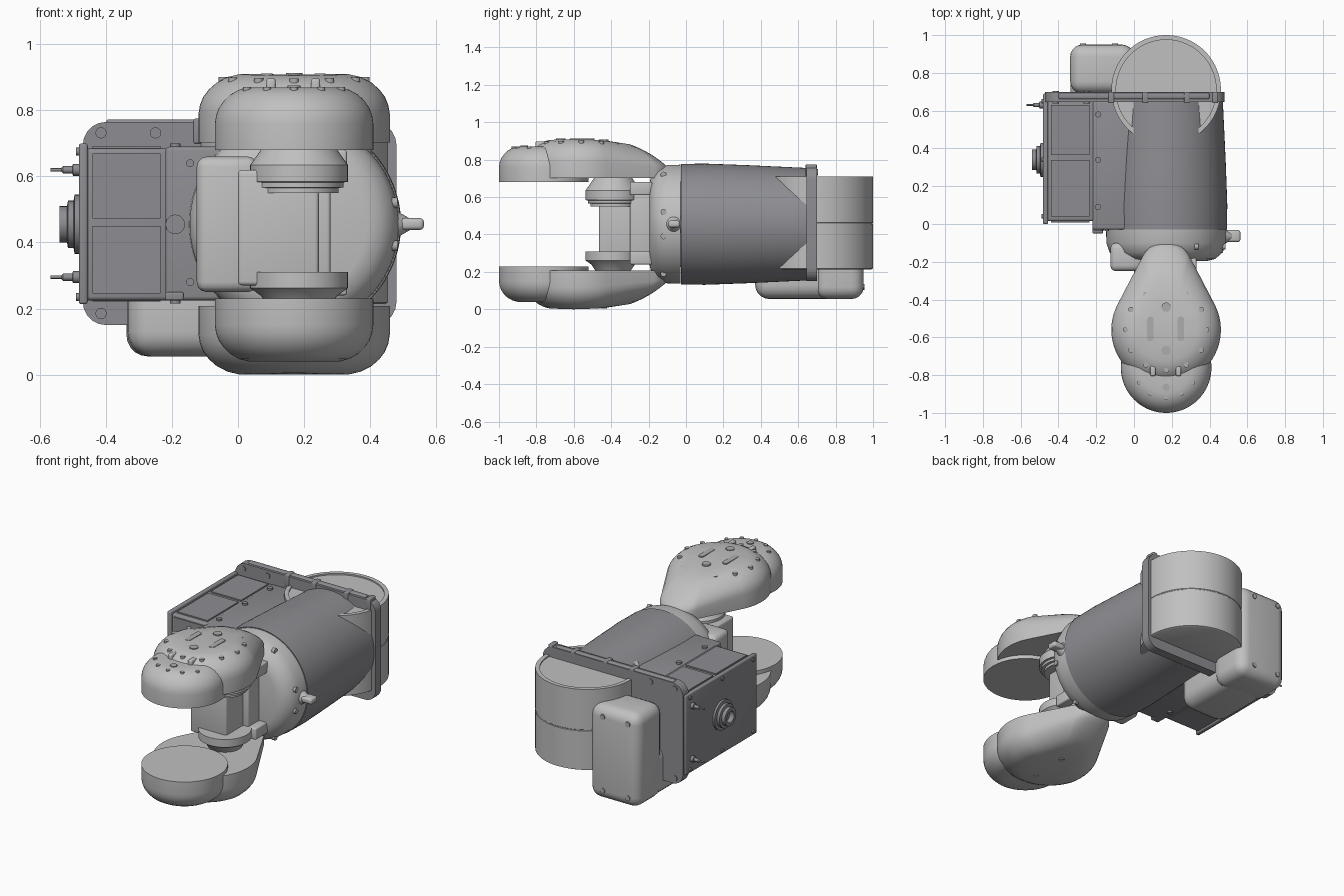
import bpy, bmesh, math
from mathutils import Vector, Matrix

cube = bpy.data.objects.get("Cube")
if cube:
    bpy.data.objects.remove(cube, do_unlink=True)

MID = 0.455          # height of the arm axis
AX = 0.17            # x of the arm axis
made = []


def material(name, rgb):
    m = bpy.data.materials.new(name)
    m.use_nodes = True
    col = (*rgb, 1)
    m.diffuse_color = col
    m.node_tree.nodes["Principled BSDF"].inputs["Base Color"].default_value = col
    return m


LIGHT = material("light grey", (0.53, 0.53, 0.53))
DARK = material("slate grey", (0.27, 0.27, 0.29))
SCREW = material("screw grey", (0.42, 0.42, 0.42))


def finish(name, bm, mat):
    bmesh.ops.recalc_face_normals(bm, faces=bm.faces[:])
    me = bpy.data.meshes.new(name)
    bm.to_mesh(me)
    bm.free()
    me.materials.append(mat)
    ob = bpy.data.objects.new(name, me)
    bpy.context.collection.objects.link(ob)
    made.append(ob)
    return ob


def loft(name, rings, mat):
    """Bridge rings of equal length and cap both ends."""
    bm = bmesh.new()
    loops = [[bm.verts.new(p) for p in r] for r in rings]
    n = len(loops[0])
    for a, b in zip(loops, loops[1:]):
        for i in range(n):
            j = (i + 1) % n
            bm.faces.new((a[i], a[j], b[j], b[i]))
    bm.faces.new(loops[0])
    bm.faces.new(loops[-1])
    return finish(name, bm, mat)


def revolve(name, profile, mat, centre, axis="z", n=64):
    """Profile of (radius, offset along axis) turned about an axis."""
    turn = {"z": Matrix.Identity(3),
            "y": Matrix.Rotation(-math.pi / 2, 3, "X"),
            "x": Matrix.Rotation(math.pi / 2, 3, "Y")}[axis]
    c = Vector(centre)
    rings = []
    for r, h in profile:
        ring = []
        for i in range(n):
            a = math.tau * i / n
            ring.append(c + turn @ Vector((r * math.cos(a), r * math.sin(a), h)))
        rings.append(ring)
    return loft(name, rings, mat)


def block(name, lo, hi, mat, bevel=0.0, along=None, seg=3):
    """Box between two corners; bevels every edge or those along one axis."""
    lo, hi = Vector(lo), Vector(hi)
    bm = bmesh.new()
    bmesh.ops.create_cube(bm, size=1)
    for v in bm.verts:
        v.co = (lo + hi) / 2 + v.co * (hi - lo)
    if bevel:
        edges = [e for e in bm.edges if along is None or
                 abs((e.verts[0].co - e.verts[1].co)[along]) > 1e-5]
        bmesh.ops.bevel(bm, geom=edges, offset=bevel, segments=seg,
                        profile=0.5, affect="EDGES", clamp_overlap=True)
    return finish(name, bm, mat)


def screw(name, centre, r=0.014, axis="z", depth=0.03, mat=SCREW):
    revolve(name, [(r, -depth / 2), (r, depth / 2)], mat, centre, axis, 12)


# Main tube, tapering to the rear
revolve("arm_tube", [(0.322, -0.028), (0.324, 0.1), (0.316, 0.32), (0.3, 0.66)],
        DARK, (AX, 0, MID), "y", 96)

# Rear flange plate with raised rim and bolts
block("rear_flange", (-0.47, 0.645, 0.15), (0.48, 0.7, 0.765), DARK, 0.07, 1, 5)
block("flange_top_rib", (-0.4, 0.66, 0.74), (0.4, 0.695, 0.773), DARK, 0.01)
for x in (-0.415, -0.25):
    for z in (0.185, 0.732):
        screw("flange_bolt", (x, 0.672, z), 0.017, "y", 0.066, DARK)
for x in (-0.12, 0.06, 0.28, 0.43):
    block("flange_lug", (x - 0.015, 0.64, 0.7), (x + 0.015, 0.7, 0.775), DARK, 0.005)

# Rear joint drum
revolve("rear_drum", [(0.28, 0.213), (0.29, 0.218), (0.29, 0.455), (0.288, 0.457),
                      (0.288, 0.461), (0.29, 0.463), (0.29, 0.71), (0.265, 0.71),
                      (0.265, 0.702)], LIGHT, (AX, 0.71, 0), "z", 96)

# Motor cover: a tall rear part and a long underside part
block("motor_cover_rear", (-0.338, 0.69, 0.055), (0.0, 0.95, 0.63), LIGHT, 0.065, None, 5)
block("motor_cover_under", (-0.335, 0.37, 0.055), (-0.02, 0.94, 0.36), LIGHT, 0.075, None, 5)
for x in (-0.27, -0.1):
    for z in (0.12, 0.57):
        screw("motor_cover_screw", (x, 0.945, z), 0.016, "y", 0.02)

# Side housing, its saddle against the tube, and its lid
block("saddle", (-0.22, -0.03, 0.225), (0.05, 0.65, 0.69), DARK, 0.012)
block("side_housing", (-0.465, 0.015, 0.225), (-0.2, 0.66, 0.685), DARK, 0.012)
block("housing_lid", (-0.482, 0.0, 0.213), (-0.455, 0.69, 0.7), DARK, 0.008)
block("saddle_foot", (-0.22, -0.05, 0.225), (-0.165, 0.03, 0.25), DARK, 0.005)
for y0, y1 in ((0.04, 0.34), (0.365, 0.63)):
    for z in (0.221, 0.685):
        block("housing_panel", (-0.44, y0, z), (-0.235, y1, z + 0.008), DARK)
for z0, z1 in ((0.245, 0.45), (0.472, 0.67)):
    block("housing_front_panel", (-0.44, 0.009, z0), (-0.235, 0.017, z1), DARK)
for y in (0.09, 0.34, 0.58):
    for z in (0.228, 0.688):
        screw("saddle_bolt", (-0.19, y, z), 0.016, "z", 0.025, DARK)
for z in (0.28, 0.64):
    screw("saddle_front_bolt", (-0.145, -0.03, z), 0.012, "y", 0.012, DARK)
screw("saddle_plug", (-0.19, -0.03, MID), 0.03, "y", 0.01, DARK)
for y in (0.04, 0.34, 0.65):
    for z in (0.235, 0.675):
        screw("lid_screw", (-0.482, y, z), 0.012, "x", 0.016, DARK)

# Cable port and two connector pins on the lid
revolve("cable_port", [(0.09, 0.0), (0.09, -0.015), (0.072, -0.018), (0.072, -0.035),
                       (0.055, -0.038), (0.055, -0.06), (0.035, -0.06), (0.035, -0.03)],
        DARK, (-0.48, 0.34, MID), "x", 32)
for z in (0.295, 0.62):
    revolve("connector_pin", [(0.018, 0.0), (0.018, -0.02), (0.011, -0.022), (0.011, -0.05),
                              (0.005, -0.055), (0.005, -0.088)],
            DARK, (-0.48, 0.63, z), "x", 16)

# Wrist neck ring, inner cheek and side lug
revolve("neck_ring", [(0.318, -0.03), (0.316, -0.1), (0.3, -0.15), (0.26, -0.185),
                      (0.22, -0.195)], LIGHT, (AX, 0, MID), "y", 96)
block("inner_cheek", (-0.125, -0.25, 0.25), (0.06, -0.1, 0.66), LIGHT, 0.03)
revolve("lug_base", [(0.06, 0.46), (0.035, 0.49), (0.018, 0.52)], LIGHT,
        (0, -0.065, MID), "x", 24)
block("cable_lug", (0.47, -0.095, 0.438), (0.563, -0.032, 0.474), LIGHT, 0.012)
for z in (0.19, 0.39, 0.52, 0.72):
    dx = math.sqrt(0.31 ** 2 - (z - MID) ** 2)
    screw("neck_screw", (AX + dx, -0.12, z), 0.016, "x", 0.02)


# Fork shells: teardrop outlines stacked along a rounded profile
DOME = [(1, 0), (1, 0.42), (0.985, 0.55), (0.95, 0.67), (0.89, 0.78), (0.81, 0.88),
        (0.7, 0.96), (0.58, 1), (0.35, 1), (0.08, 1)]
CREST = [(-1.0, 0.895), (-0.75, 0.905), (-0.6, 0.91), (-0.45, 0.905), (-0.3, 0.882),
         (-0.2, 0.85), (-0.08, 0.8)]


def lerp(table, t):
    table = sorted(table)
    for (a, p), (b, q) in zip(table, table[1:]):
        if t <= b:
            return p + (q - p) * max(0, (t - a) / (b - a))
    return table[-1][1]


def teardrop(r1, y1, r2, y2, n=48):
    """Outline round a large front circle and a small rear circle."""
    phi = math.asin((r1 - r2) / (y2 - y1))
    pts = []
    for r, y, a0, a1 in ((r1, y1, math.pi - phi, math.tau + phi),
                         (r2, y2, phi, math.pi - phi)):
        for i in range(n):
            a = a0 + (a1 - a0) * i / (n - 1)
            pts.append((r * math.cos(a), y + r * math.sin(a)))
    return pts


def shell(name, outline, yc, base, crest, lower):
    rings = []
    for s, f in DOME:
        ring = []
        for x, y in outline:
            py = yc + (y - yc) * s
            z = base + f * (crest(py) - base)
            ring.append((AX + x * s, py, 2 * MID - z if lower else z))
        rings.append(ring)
    loft(name, rings, LIGHT)


nose = [(0.24 * math.cos(math.tau * i / 72), -0.76 + 0.24 * math.sin(math.tau * i / 72))
        for i in range(72)]
for side, lower in (("upper", False), ("lower", True)):
    shell(side + "_fork_shell", teardrop(0.29, -0.56, 0.14, -0.235), -0.56, 0.703,
          lambda y: lerp(CREST, y), lower)
    shell(side + "_fork_nose", nose, -0.76, 0.68, lambda y: 0.87, lower)

# Screws and slot plates on the upper shells
DOME_BY_RADIUS = [(s, f) for s, f in DOME[1:]]


def dome_z(r, full, base, top):
    return base + lerp(DOME_BY_RADIUS, r / full) * (top - base)


for i in range(12):
    a = math.tau * i / 12
    y = -0.56 + 0.215 * math.sin(a)
    z = dome_z(0.215, 0.29, 0.703, lerp(CREST, y))
    screw("shell_screw", (AX + 0.215 * math.cos(a), y, z - 0.008))
for k in range(-2, 3):
    a = -math.pi / 2 + k * 0.52
    screw("nose_screw", (AX + 0.165 * math.cos(a), -0.755 + 0.165 * math.sin(a),
                         dome_z(0.165, 0.24, 0.68, 0.87) - 0.008), 0.012)
screw("nose_plug", (AX, -0.865, 0.86), 0.02)
for y in (-0.44, -0.67):
    screw("shell_plug", (AX, y, lerp(CREST, y) - 0.01), 0.025)
    screw("lower_plug", (AX, y, 2 * MID - lerp(CREST, y) + 0.014), 0.018)
for x in (0.087, 0.248):
    block("slot_plate", (x - 0.017, -0.62, 0.904), (x + 0.017, -0.49, 0.912), SCREW, 0.015, 2)
for x in (0.1, 0.235):
    block("shell_clip", (x - 0.014, -0.805, 0.85), (x + 0.014, -0.75, 0.897), LIGHT, 0.008)

# Wrist hub held between the fork shells
block("wrist_body", (0.0, -0.465, 0.27), (0.245, -0.15, 0.62), LIGHT, 0.012)
block("wrist_rear_web", (0.2, -0.3, 0.27), (0.28, -0.15, 0.62), LIGHT, 0.01)
revolve("upper_hub", [(0.12, 0.55), (0.12, 0.565), (0.135, 0.567), (0.135, 0.582),
                      (0.148, 0.584), (0.148, 0.635), (0.13, 0.66), (0.1, 0.705)],
        LIGHT, (0.185, -0.39, 0), "z", 48)
revolve("lower_hub", [(0.09, 0.2), (0.115, 0.238), (0.148, 0.262), (0.148, 0.31)],
        LIGHT, (0.185, -0.39, 0), "z", 48)
for z in (0.24, 0.61):
    block("hub_bracket", (0.27, -0.3, z), (0.33, -0.18, z + 0.07), LIGHT, 0.008)

# Smooth shading with sharp edges kept
bpy.ops.object.select_all(action="DESELECT")
for ob in made:
    ob.select_set(True)
bpy.context.view_layer.objects.active = made[0]
bpy.ops.object.shade_smooth_by_angle(angle=math.radians(32))
